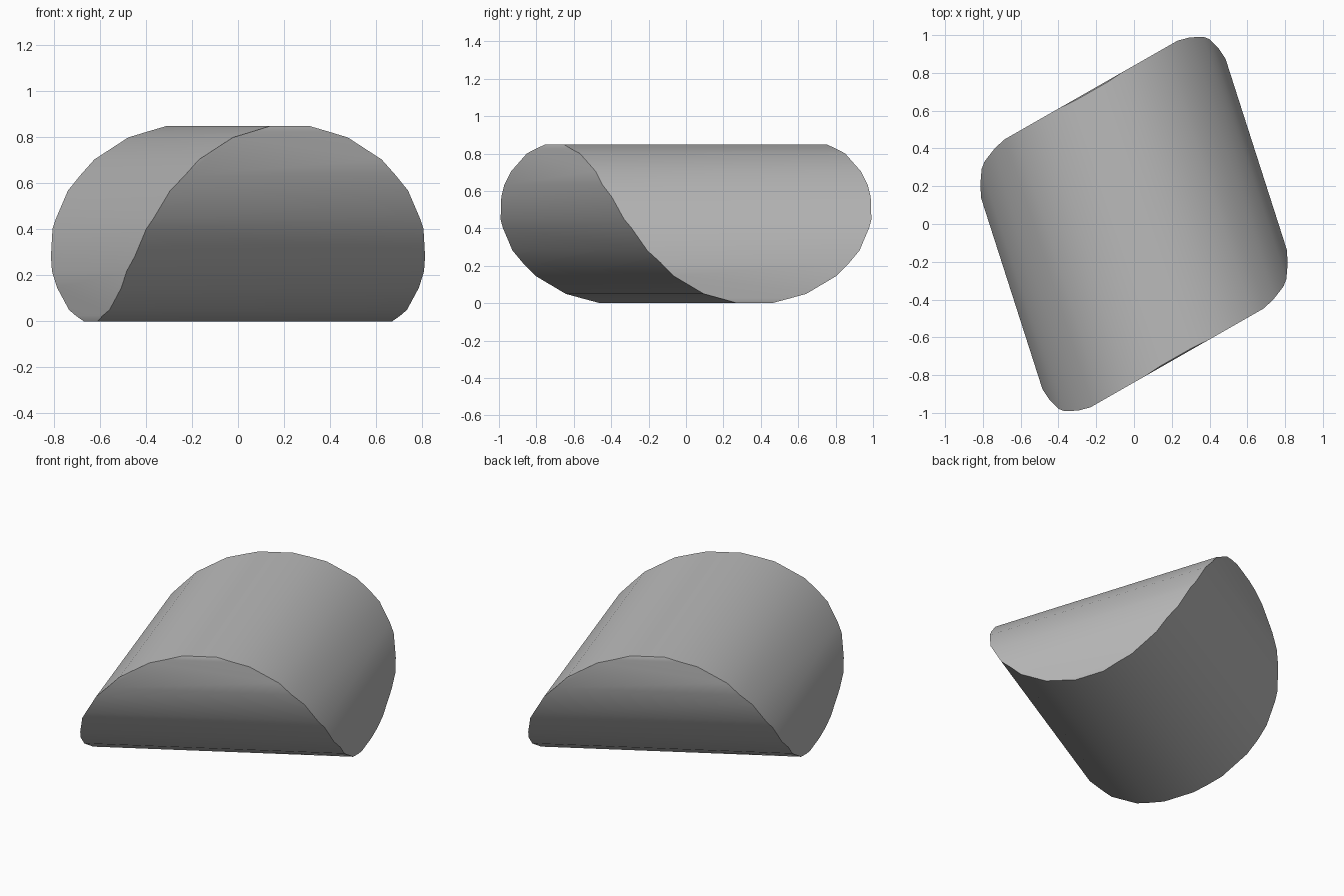
import bpy
from math import radians
from mathutils import Matrix

default = bpy.data.objects.get("Cube")
if default:
    bpy.data.objects.remove(default, do_unlink=True)

SIDES = 24
RADIUS = 0.735
HEIGHT = 0.85
APOTHEM = 0.729  # axis to flat facet

# Single grey material
grey = bpy.data.materials.new("plain_grey")
grey.use_nodes = True
colour = (0.5, 0.5, 0.5, 1)
grey.diffuse_color = colour
grey.node_tree.nodes["Principled BSDF"].inputs["Base Color"].default_value = colour


def lying_cylinder(name, heading, z):
    """Horizontal cylinder with a facet facing straight up."""
    bpy.ops.mesh.primitive_cylinder_add(vertices=SIDES, radius=RADIUS, depth=4)
    ob = bpy.context.object
    ob.name = name
    turn = (Matrix.Rotation(radians(heading), 4, 'Z')
            @ Matrix.Rotation(radians(90), 4, 'Y')
            @ Matrix.Rotation(radians(180 / SIDES), 4, 'Z'))
    ob.data.transform(Matrix.Translation((0, 0, z)) @ turn)
    ob.data.materials.append(grey)
    return ob


# Two crossing cylinders: one gives the top, the other the underside
body = lying_cylinder("crossed_cylinder_body", 107.8, HEIGHT - APOTHEM)
cutter = lying_cylinder("crossing_cylinder", 29.7, APOTHEM)
cutter.hide_render = True

# Keep only their shared volume
mod = body.modifiers.new("shared_volume", 'BOOLEAN')
mod.operation = 'INTERSECT'
mod.solver = 'EXACT'
mod.object = cutter
bpy.ops.object.select_all(action='DESELECT')
body.select_set(True)
bpy.context.view_layer.objects.active = body
bpy.ops.object.modifier_apply(modifier=mod.name)
bpy.data.objects.remove(cutter, do_unlink=True)

# Smooth barrels, crisp seams
bpy.ops.object.shade_smooth_by_angle(angle=radians(30))
